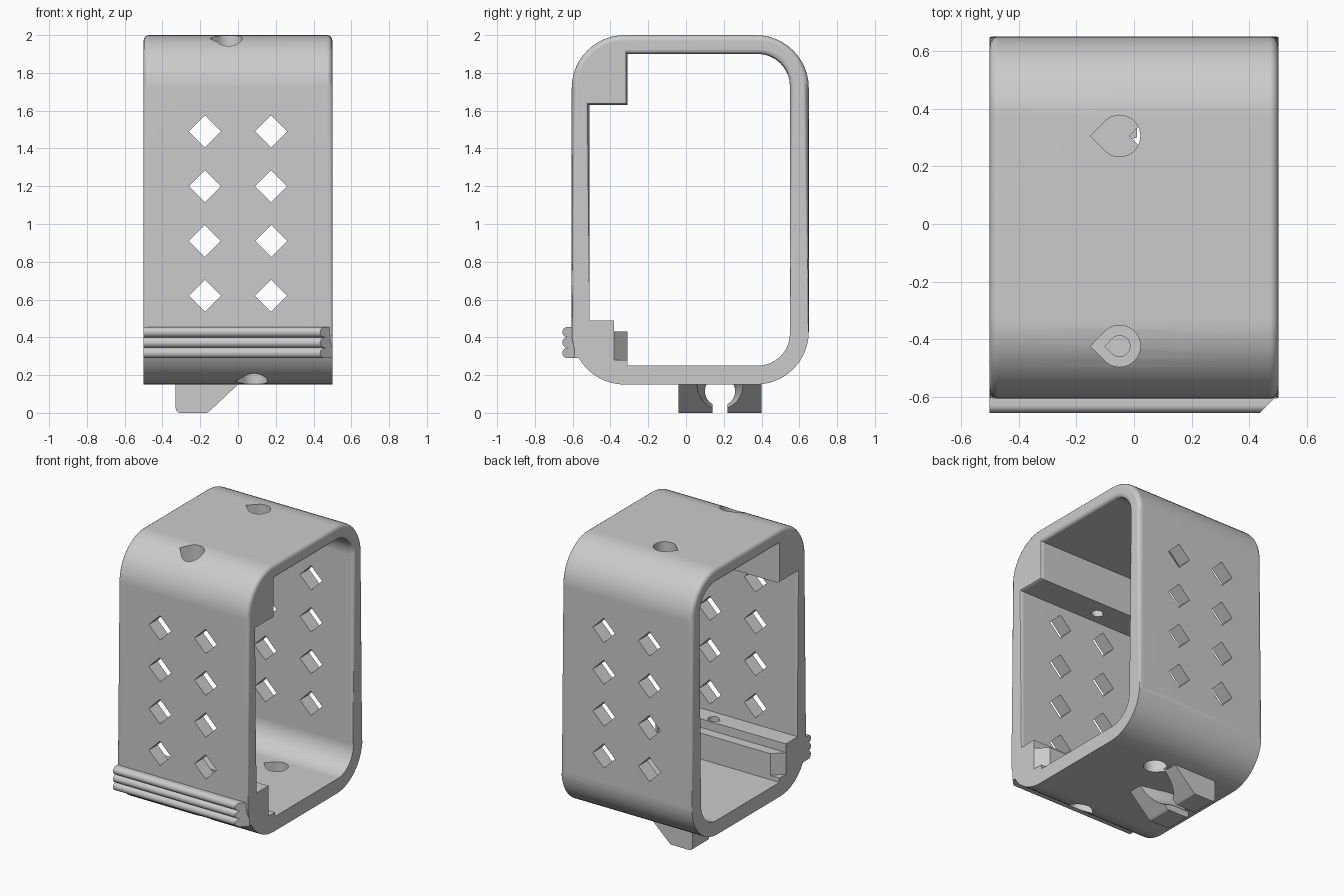
import bpy, bmesh
from math import sin, cos, radians

if "Cube" in bpy.data.objects:
    bpy.data.objects.remove(bpy.data.objects["Cube"], do_unlink=True)

GREY = (0.6, 0.6, 0.6, 1.0)
mat = bpy.data.materials.new("light grey plastic")
mat.use_nodes = True
mat.diffuse_color = GREY
mat.node_tree.nodes["Principled BSDF"].inputs["Base Color"].default_value = GREY


def arc(cx, cy, r, a0, a1, n=12):
    """Points on an arc, angles in degrees."""
    angles = [radians(a0 + (a1 - a0) * i / n) for i in range(n + 1)]
    return [(cx + r * cos(a), cy + r * sin(a)) for a in angles]


def place(axis, p, d):
    """Put a 2D profile point at depth d along the given axis."""
    return {"X": (d, p[0], p[1]), "Y": (p[0], d, p[1]), "Z": (p[0], p[1], d)}[axis]


def loft(name, axis, sections):
    """Closed solid through (depth, points) sections of equal point count."""
    bm = bmesh.new()
    rings = [[bm.verts.new(place(axis, p, d)) for p in pts] for d, pts in sections]
    n = len(rings[0])
    for a, b in zip(rings, rings[1:]):
        for i in range(n):
            j = (i + 1) % n
            bm.faces.new((a[i], a[j], b[j], b[i]))
    bm.faces.new(rings[0])
    bm.faces.new(rings[-1])
    bmesh.ops.recalc_face_normals(bm, faces=bm.faces)
    mesh = bpy.data.meshes.new(name)
    bm.to_mesh(mesh)
    bm.free()
    mesh.materials.append(mat)
    obj = bpy.data.objects.new(name, mesh)
    bpy.context.collection.objects.link(obj)
    return obj


def prism(name, axis, pts, lo, hi):
    return loft(name, axis, [(lo, pts), (hi, pts)])


def activate(obj):
    bpy.ops.object.select_all(action="DESELECT")
    obj.select_set(True)
    bpy.context.view_layer.objects.active = obj


def cut(obj, cutter):
    """Subtract the cutter and discard it."""
    cutter.hide_render = True
    mod = obj.modifiers.new("cut", "BOOLEAN")
    mod.operation = "DIFFERENCE"
    mod.solver = "EXACT"
    mod.object = cutter
    activate(obj)
    bpy.ops.object.modifier_apply(modifier=mod.name)
    bpy.data.objects.remove(cutter, do_unlink=True)


def finish(obj):
    activate(obj)
    bpy.ops.object.shade_smooth_by_angle(angle=radians(32))
    mod = obj.modifiers.new("weighted normals", "WEIGHTED_NORMAL")
    mod.keep_sharp = True


def teardrop(x, y, r):
    return arc(x, y, r, -135, 135, 24) + [(x - r * 1.4, y)]


# Rounded outer sleeve with softened side rims
outer = (arc(0.37, 1.72, 0.28, 0, 90) + arc(-0.325, 1.72, 0.28, 90, 180)
         + arc(-0.325, 0.43, 0.28, 180, 270) + arc(0.37, 0.43, 0.28, 270, 360))
shell = prism("sleeve_body", "X", outer, -0.5, 0.5)
bm = bmesh.new()
bm.from_mesh(shell.data)
rim = [e for e in bm.edges
       if abs(e.verts[0].co.x - e.verts[1].co.x) < 0.01
       and min(v.co.z for v in e.verts) > 0.4]
bmesh.ops.bevel(bm, geom=rim, offset=0.03, segments=4, profile=0.5, affect="EDGES")
bm.to_mesh(shell.data)
bm.free()

# Inner opening, leaving the upper block and the lower stepped rail
inner = ([(-0.51, 0.49), (-0.51, 1.63), (-0.31, 1.63), (-0.31, 1.9)]
         + arc(0.38, 1.73, 0.17, 90, 0) + arc(0.38, 0.42, 0.17, 0, -90)
         + [(-0.31, 0.25), (-0.31, 0.28), (-0.38, 0.28), (-0.38, 0.49)])


def flared(amount):
    return [(y + amount * (y - 0.02) / 0.53, z + amount * (z - 1.07) / 0.83)
            if z > 0.5 else (y, z) for y, z in inner]


R = 0.025
steps = [(0.5 - R * (1 - cos(radians(a))), R * (1 - sin(radians(a))))
         for a in (90, 60, 30, 0)]
half = [(x, flared(f)) for x, f in steps] + [(0.6, flared(R))]
half.sort(key=lambda s: s[0])
cut(shell, loft("opening_cutter", "X",
                [(-x, p) for x, p in reversed(half)] + half))

# Diamond windows through the front and back walls
D = 0.085
for x in (-0.175, 0.175):
    for row in range(4):
        z = 0.62 + 0.29 * row
        diamond = [(x - D, z), (x, z - D), (x + D, z), (x, z + D)]
        cut(shell, prism("window_cutter", "Y", diamond, -0.8, 0.8))

# Teardrop screw holes, stepped where they pass through the blocks
TOP_X, LOW_X, FRONT_Y, BACK_Y = -0.05, 0.085, -0.423, 0.305
for x, y, r, lo, hi in (
        (TOP_X, BACK_Y, 0.072, 1.7, 2.1),
        (TOP_X, FRONT_Y, 0.072, 1.8, 2.1),
        (TOP_X, FRONT_Y, 0.036, 1.5, 1.85),
        (LOW_X, BACK_Y, 0.072, 0.05, 0.35),
        (LOW_X, FRONT_Y, 0.072, 0.05, 0.28),
        (LOW_X, FRONT_Y, 0.036, 0.2, 0.6)):
    cut(shell, prism("hole_cutter", "Z", teardrop(x, y, r), lo, hi))
finish(shell)

# Lower step of the inside rail, with chamfered ends
step = [(-0.5, -0.39), (0.5, -0.39), (0.5, -0.38), (0.43, -0.31),
        (-0.43, -0.31), (-0.5, -0.38)]
finish(prism("rail_step", "Z", step, 0.275, 0.43))

# Three grip ridges along the lower front, angled off at one end
ridge = [(-0.55, 0.29), (-0.55, 0.455)]
for z in (0.4275, 0.3725, 0.3175):
    ridge += arc(-0.6275, z, 0.0274, 90, 270, 10)
grip = prism("grip_ridges", "X", ridge, -0.5, 0.5)
cut(grip, prism("grip_end_cutter", "Z",
                [(0.42, -0.67), (0.62, -0.67), (0.62, -0.47)], 0.1, 0.6))
finish(grip)

# Cable hook under the base: sloped block, round channel and slot
hook_side = ([(-0.33, 0.16)] + arc(-0.305, 0.025, 0.025, 180, 270, 5)
             + [(-0.165, 0.0), (-0.15, 0.01), (0.01, 0.16)])
hook = prism("cable_hook", "Y", hook_side, -0.04, 0.4)
CY, CZ = 0.18, 0.115
cut(hook, loft("channel_cutter", "X", [
    (-0.5, arc(CY, CZ, 0.08, 0, 345, 23)),
    (-0.2, arc(CY, CZ, 0.08, 0, 345, 23)),
    (0.1, arc(CY, CZ, 0.15, 0, 345, 23))]))
cut(hook, prism("slot_cutter", "X",
                [(0.14, -0.1), (0.22, -0.1), (0.22, 0.1), (0.14, 0.1)], -0.5, 0.3))
finish(hook)
